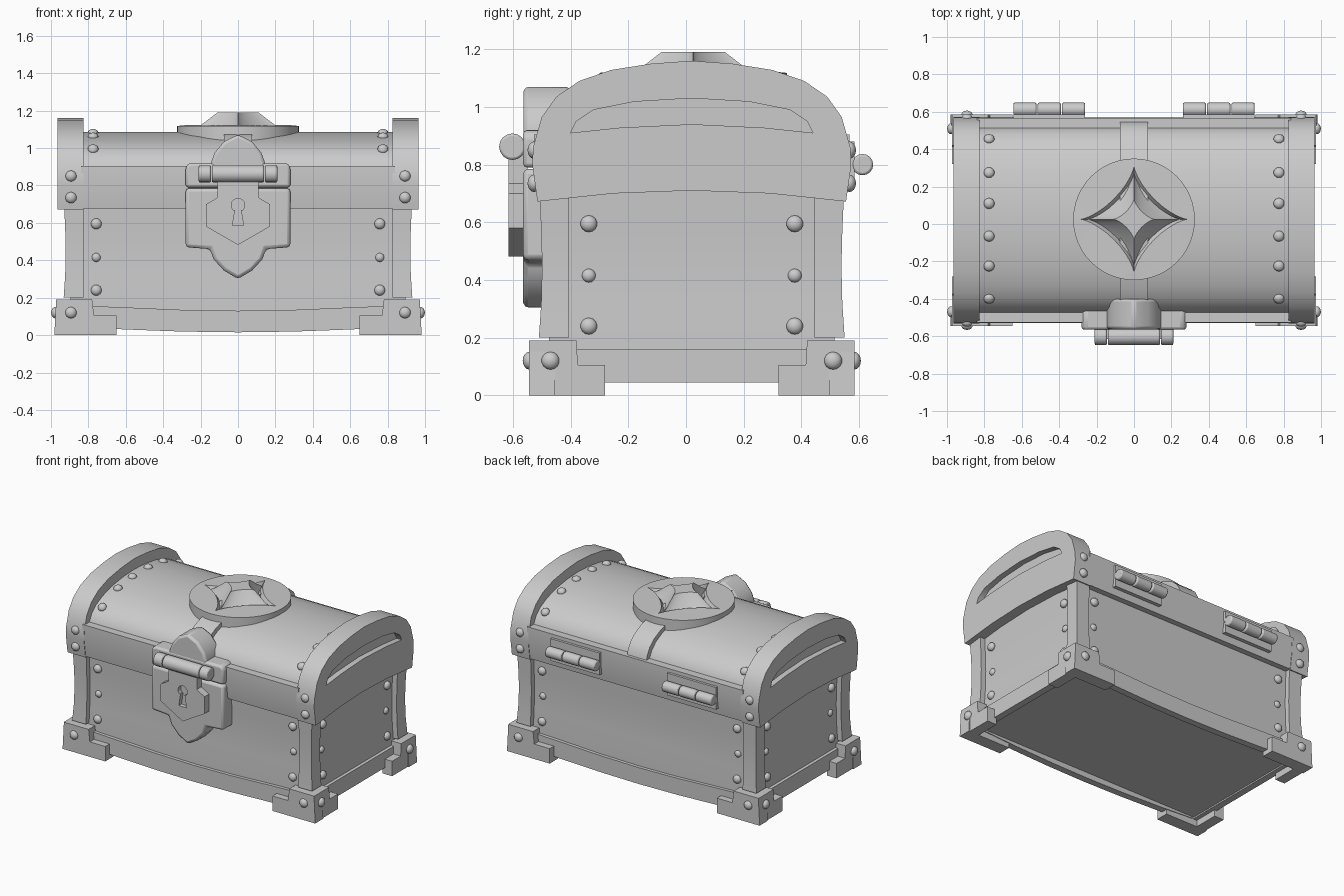
import bpy, bmesh, math
from mathutils import Vector, Matrix

cube = bpy.data.objects.get("Cube")
if cube:
    bpy.data.objects.remove(cube, do_unlink=True)

YC = 0.02          # depth centre of the chest body
SIDES = (-1, 1)
made = []

grey = bpy.data.materials.new("plain_grey")
grey.use_nodes = True
GREY = (0.6, 0.6, 0.6, 1)
grey.diffuse_color = GREY
for node in grey.node_tree.nodes:
    if node.type == 'BSDF_PRINCIPLED':
        node.inputs["Base Color"].default_value = GREY


def finish(name, bm, bevel=0.0, segments=2):
    bmesh.ops.recalc_face_normals(bm, faces=bm.faces)
    mesh = bpy.data.meshes.new(name)
    bm.to_mesh(mesh)
    bm.free()
    mesh.materials.append(grey)
    ob = bpy.data.objects.new(name, mesh)
    bpy.context.scene.collection.objects.link(ob)
    if bevel:
        mod = ob.modifiers.new("bevel", 'BEVEL')
        mod.width, mod.segments, mod.limit_method = bevel, segments, 'ANGLE'
    made.append(ob)
    return ob


def mirrored(half):
    """Close a half outline that starts and ends on or beside the centre line."""
    return half + [(-u, v) for u, v in reversed(half) if u > 1e-6]


def prism(name, pts, axis, a, b, bevel=0.0, segments=2):
    """Extrude an outline along x (outline y,z about YC) or along y (outline x,z)."""
    bm = bmesh.new()
    place = (lambda u, v, w: (w, u + YC, v)) if axis == 'x' else (lambda u, v, w: (u, w, v))
    lo = [bm.verts.new(place(u, v, a)) for u, v in pts]
    hi = [bm.verts.new(place(u, v, b)) for u, v in pts]
    bm.faces.new(lo)
    bm.faces.new(hi)
    for i in range(len(pts)):
        j = (i + 1) % len(pts)
        bm.faces.new((lo[i], lo[j], hi[j], hi[i]))
    return finish(name, bm, bevel, segments)


def loft(name, rings, bevel=0.0):
    """Skin a stack of equal rings and cap both ends."""
    bm = bmesh.new()
    rows = [[bm.verts.new(p) for p in ring] for ring in rings]
    for r, s in zip(rows, rows[1:]):
        for i in range(len(r)):
            j = (i + 1) % len(r)
            bm.faces.new((r[i], r[j], s[j], s[i]))
    bm.faces.new(rows[0])
    bm.faces.new(rows[-1])
    return finish(name, bm, bevel)


def rect(x0, x1, y0, y1, z):
    return [(x0, y0 + YC, z), (x1, y0 + YC, z), (x1, y1 + YC, z), (x0, y1 + YC, z)]


def box(name, x0, x1, y0, y1, z0, z1, bevel=0.0):
    return loft(name, [rect(x0, x1, y0, y1, z) for z in (z0, z1)], bevel)


def cut(target, cutter):
    cutter.hide_render = True
    mod = target.modifiers.new("cut", 'BOOLEAN')
    mod.operation, mod.object, mod.solver = 'DIFFERENCE', cutter, 'EXACT'
    bpy.context.view_layer.objects.active = target
    bpy.ops.object.modifier_apply(modifier=mod.name)
    made.remove(cutter)
    bpy.data.objects.remove(cutter, do_unlink=True)


def barrels(name, spans, y, z, r):
    bm = bmesh.new()
    for x0, x1 in spans:
        m = Matrix.Translation(((x0 + x1) / 2, y, z)) @ Matrix.Rotation(math.pi / 2, 4, 'Y')
        bmesh.ops.create_cone(bm, cap_ends=True, segments=16, radius1=r, radius2=r,
                              depth=x1 - x0, matrix=m)
    return finish(name, bm, 0.008)


# Body with a slight waist
WAIST = [(0.055, 0), (0.2, 0), (0.32, 0.008), (0.45, 0.011), (0.57, 0.008), (0.75, 0)]
loft("body", [rect(-0.895 + w, 0.895 - w, -0.495 + w, 0.495 - w, z) for z, w in WAIST])

# Corner posts and stepped feet
for sx in SIDES:
    for sy in SIDES:
        loft("corner_post", [rect(*sorted((sx * 0.825, sx * (0.932 - w))),
                                  *sorted((sy * 0.425, sy * (0.53 - w))), z)
                             for z, w in WAIST[1:]])
        prism("foot_front_plate", [(sx * x, z) for x, z in
              ((0.65, 0), (0.982, 0), (0.972, 0.19), (0.78, 0.19), (0.77, 0.105), (0.65, 0.105))],
              'y', YC + sy * 0.475, YC + sy * 0.565)
        prism("foot_side_plate", [(sy * y, z) for y, z in
              ((0.3, 0), (0.565, 0), (0.56, 0.19), (0.4, 0.19), (0.395, 0.105), (0.3, 0.105))],
              'x', sx * 0.9, sx * 0.974)

# Bottom trim, sagging along the front and back
TRIM = mirrored([(0, 0.015), (0.3, 0.019), (0.6, 0.03), (0.86, 0.045),
                 (0.86, 0.158), (0.6, 0.148), (0.3, 0.135), (0, 0.13)])
for s in SIDES:
    prism("long_trim", TRIM, 'y', YC + s * 0.47, YC + s * 0.518)
    box("side_trim", *sorted((s * 0.87, s * 0.918)), -0.5, 0.5, 0.045, 0.158)

# Lid: rim, vault, and raised end arches with a crescent groove
VAULT = [(0.5, 0.87), (0.492, 0.905), (0.465, 0.955), (0.42, 0.995),
         (0.35, 1.03), (0.25, 1.06), (0.12, 1.079), (0, 1.085)]
ARCH = [(0, 0.71), (0.27, 0.7), (0.535, 0.672), (0.553, 0.8), (0.55, 0.86), (0.52, 0.965),
        (0.47, 1.035), (0.39, 1.09), (0.28, 1.128), (0.14, 1.15), (0, 1.16)]
GROOVE = [(0, 0.94), (0.25, 0.928), (0.42, 0.91), (0.4, 0.95),
          (0.34, 0.99), (0.2, 1.018), (0, 1.03)]
loft("lid_rim", [rect(-0.84, 0.84, -y, y, z) for z, y in
                 ((0.678, 0.532), (0.8, 0.55), (0.905, 0.547))])
prism("lid_vault", mirrored(VAULT), 'x', -0.84, 0.84)
for s in SIDES:
    arch = prism("end_arch", mirrored(ARCH), 'x', s * 0.825, s * 0.965)
    cut(arch, prism("groove_cutter", mirrored(GROOVE), 'x', s * 0.925, s * 1.1))

# Strap over the vault
prism("centre_strap", mirrored([(y * 1.055, z + 0.027) for y, z in VAULT]), 'x', -0.075, 0.075)


# Medallion: disc, star recess, truncated star gem
def curve_ring(r, z, power):
    ring = []
    for i in range(48):
        c, s = math.cos(i * math.pi / 24), math.sin(i * math.pi / 24)
        ring.append((r * math.copysign(abs(c) ** power, c),
                     YC + 0.005 + r * math.copysign(abs(s) ** power, s), z))
    return ring


loft("star_medallion", [curve_ring(*p) for p in (
    (0.325, 1.03, 1), (0.325, 1.118, 1), (0.285, 1.122, 2.8), (0.25, 1.095, 2.8),
    (0.195, 1.125, 2.8), (0.11, 1.19, 2.8))])

# Lock: back plates, hasp, barrel and tongue with keyhole
prism("lock_lower_plate", mirrored([(0.28, 0.785), (0.28, 0.47), (0.15, 0.46), (0.13, 0.405),
                                    (0.075, 0.345), (0, 0.3)]), 'y', -0.565, -0.44, 0.018)
prism("lock_upper_plate", [(-0.28, 0.79), (0.28, 0.79), (0.28, 0.9), (0.26, 0.92),
                           (-0.26, 0.92), (-0.28, 0.9)], 'y', -0.565, -0.45, 0.015)
prism("lock_hasp", mirrored([(0.145, 0.86), (0.145, 0.92), (0.125, 0.975), (0.075, 1.035),
                             (0, 1.072)]), 'y', -0.563, -0.4, 0.015)
barrels("lock_barrel", [(-0.21, -0.145), (-0.14, 0.14), (0.145, 0.21)], -0.602, 0.862, 0.046)
tongue = prism("lock_tongue", mirrored([(0.11, 0.85), (0.11, 0.735), (0.17, 0.7),
                                        (0.17, 0.58), (0, 0.482)]), 'y', -0.615, -0.55)
keyhole = [(0.03, 0.585), (0.016, 0.67)] + [
    (0.036 * math.cos(a), 0.695 + 0.036 * math.sin(a))
    for a in (math.radians(d) for d in range(-50, 91, 20))]
keyhole.append((0, 0.731))
cut(tongue, prism("keyhole_cutter", mirrored(keyhole), 'y', -0.7, -0.585))

# Rear hinges
for s in SIDES:
    mid = s * 0.453
    box("hinge_plate", mid - 0.19, mid + 0.19, 0.5, 0.565, 0.725, 0.88)
    barrels("hinge_knuckles", [(mid + k * 0.13 - 0.062, mid + k * 0.13 + 0.062)
                               for k in (-1, 0, 1)], 0.612, 0.8, 0.037)

# Rivets
rivets = bmesh.new()


def rivet(x, y, z, normal, r=0.029):
    m = (Matrix.Translation((x, y + YC, z)) @ Vector(normal).to_track_quat('Z', 'Y').to_matrix().to_4x4()
         @ Matrix.Diagonal((1, 1, 0.75, 1)))
    bmesh.ops.create_uvsphere(rivets, u_segments=14, v_segments=8, radius=r, matrix=m)


def vault_point(y):
    for (y1, z1), (y0, z0) in zip(VAULT, VAULT[1:]):
        if y0 <= abs(y) <= y1:
            z = z0 + (z1 - z0) * (abs(y) - y0) / (y1 - y0)
            return z, (0, math.copysign(z0 - z1, y), y1 - y0)


for sx in SIDES:
    for sy in SIDES:
        for z, r, w in ((0.595, 0.029, 0), (0.415, 0.024, 0.011), (0.24, 0.029, 0)):
            rivet(sx * 0.758, sy * (0.495 - w), z, (0, sy, 0), r)
            rivet(sx * (0.895 - w), sy * 0.357, z, (sx, 0, 0), r)
        rivet(sx * 0.893, sy * 0.563, 0.12, (0, sy, 0), 0.031)
        rivet(sx * 0.976, sy * 0.49, 0.12, (sx, 0, 0), 0.031)
        for z in (0.735, 0.85):
            rivet(sx * 0.893, sy * 0.547, z, (0, sy, 0), 0.03)
    for y in (0.435, 0.255, 0.09, -0.085, -0.245, -0.42):
        z, normal = vault_point(y)
        rivet(sx * 0.775, y, z, normal)
finish("rivets", rivets)

# Smooth shading that keeps hard edges
bpy.ops.object.select_all(action='DESELECT')
for ob in made:
    ob.select_set(True)
bpy.context.view_layer.objects.active = made[0]
bpy.ops.object.shade_smooth_by_angle(angle=math.radians(32))
